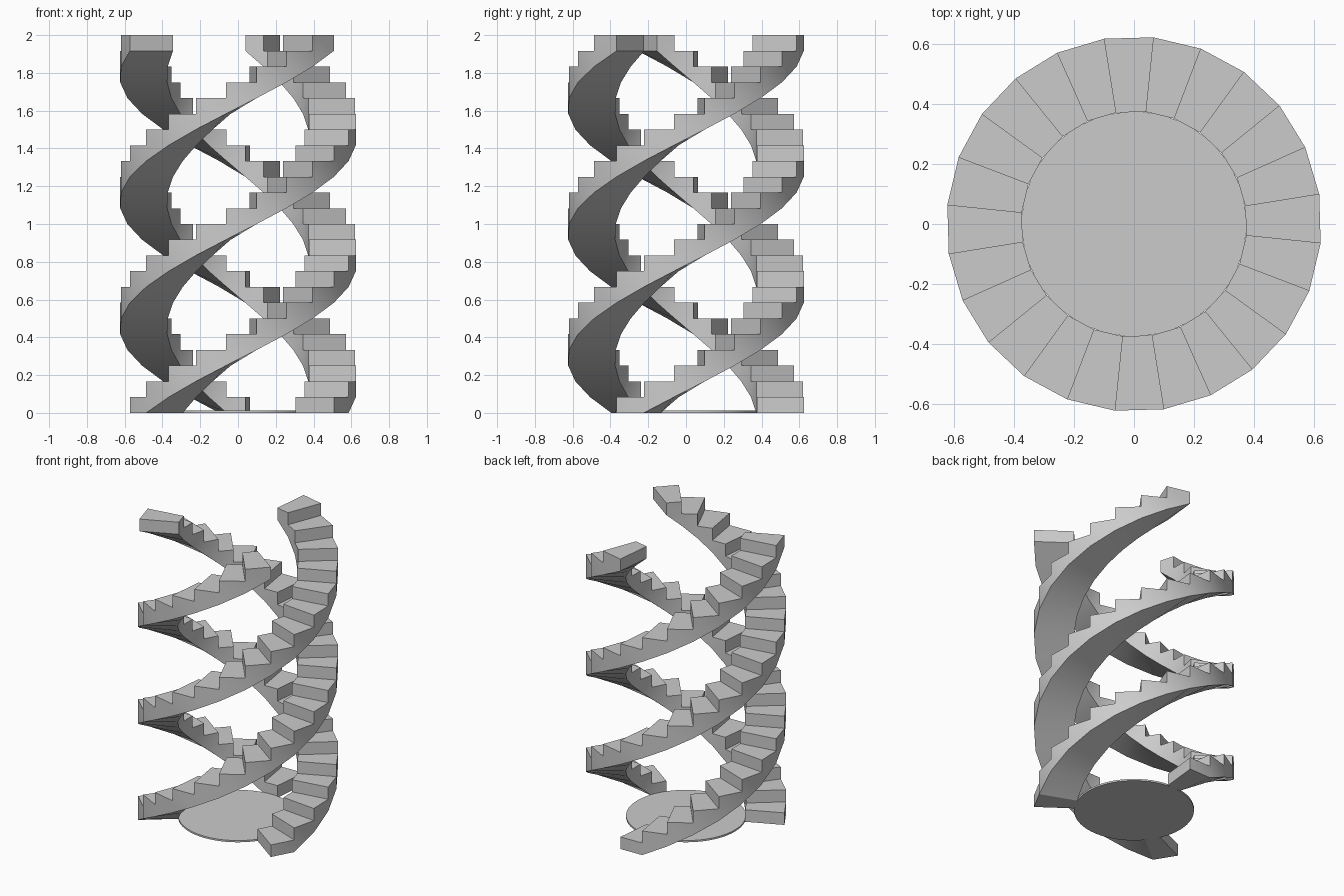
import bpy, bmesh
from math import radians, cos, sin

STEPS = 24
RISE = 2.0 / STEPS
TURN = radians(15)
START = radians(204.1)
INNER, OUTER = 0.377, 0.627

cube = bpy.data.objects.get("Cube")
if cube:
    bpy.data.objects.remove(cube, do_unlink=True)

grey = bpy.data.materials.new("light grey")
grey.use_nodes = True
colour = (0.6, 0.6, 0.6, 1)
grey.diffuse_color = colour
grey.node_tree.nodes["Principled BSDF"].inputs["Base Color"].default_value = colour


def finish(obj):
    obj.data.materials.append(grey)
    bpy.ops.object.select_all(action="DESELECT")
    bpy.context.view_layer.objects.active = obj
    obj.select_set(True)
    bpy.ops.object.shade_smooth_by_angle(angle=radians(30))


def build_flight(name, start):
    """One spiral flight: stepped top, sloping soffit, solid sides."""
    bm = bmesh.new()
    cache = {}

    def vert(radius, i, level):
        key = (radius, i, level)
        if key not in cache:
            a = start + i * TURN
            cache[key] = bm.verts.new((radius * cos(a), radius * sin(a), level * RISE))
        return cache[key]

    def face(points):
        bm.faces.new(list(dict.fromkeys(vert(*p) for p in points)))

    def soffit(i):
        return max(0, i - 1)

    for i in range(STEPS):
        j, top = i + 1, i + 1
        # tread, riser and underside
        face([(INNER, i, top), (OUTER, i, top), (OUTER, j, top), (INNER, j, top)])
        face([(INNER, i, i), (OUTER, i, i), (OUTER, i, top), (INNER, i, top)])
        face([(INNER, i, soffit(i)), (INNER, j, soffit(j)),
              (OUTER, j, soffit(j)), (OUTER, i, soffit(i))])
        # inner and outer side walls
        for r in (INNER, OUTER):
            face([(r, i, soffit(i)), (r, j, soffit(j)), (r, j, top), (r, i, top), (r, i, i)])
    # closing face at the upper end
    n = STEPS
    face([(INNER, n, n), (OUTER, n, n), (OUTER, n, n - 1), (INNER, n, n - 1)])

    bmesh.ops.recalc_face_normals(bm, faces=bm.faces[:])
    mesh = bpy.data.meshes.new(name)
    bm.to_mesh(mesh)
    bm.free()
    obj = bpy.data.objects.new(name, mesh)
    bpy.context.collection.objects.link(obj)
    finish(obj)


# three interleaved flights
for k, label in enumerate(("left_front", "right_front", "back")):
    build_flight("stair_flight_" + label, START + k * radians(120))

# thin round floor inside the stairs
bpy.ops.mesh.primitive_cylinder_add(vertices=64, radius=0.375, depth=0.012, location=(0, 0, 0.006))
floor = bpy.context.object
floor.name = "floor_disc"
finish(floor)
